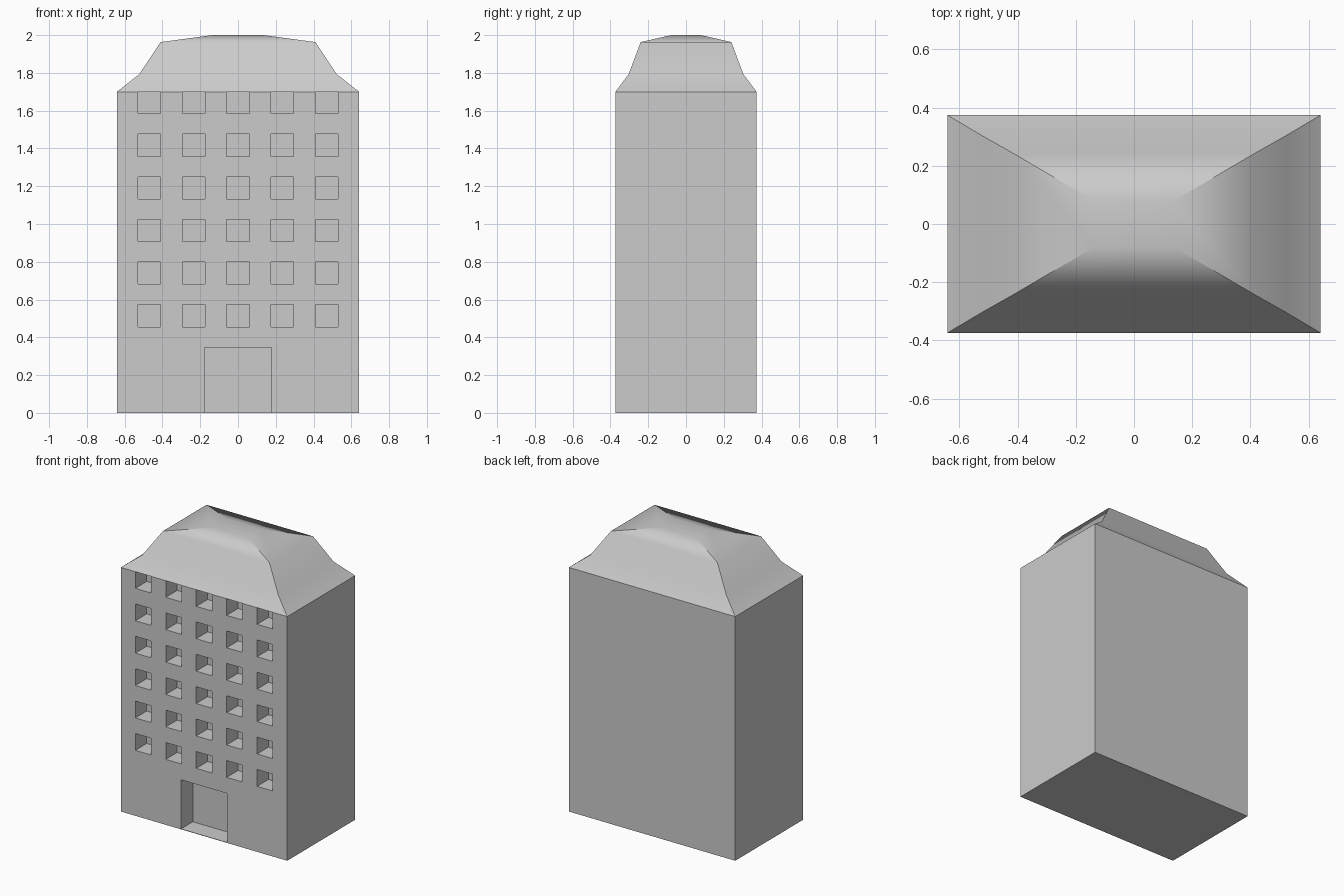
import bpy, bmesh
from mathutils import Matrix

if "Cube" in bpy.data.objects:
    bpy.data.objects.remove(bpy.data.objects["Cube"])

HX, HY, EAVE = 0.641, 0.374, 1.70


def add_box(bm, x0, x1, y0, y1, z0, z1):
    m = Matrix.Translation(((x0 + x1) / 2, (y0 + y1) / 2, (z0 + z1) / 2))
    m = m @ Matrix.Diagonal((x1 - x0, y1 - y0, z1 - z0, 1))
    bmesh.ops.create_cube(bm, size=1, matrix=m)


def make_object(name, bm):
    bmesh.ops.recalc_face_normals(bm, faces=bm.faces)
    mesh = bpy.data.meshes.new(name)
    bm.to_mesh(mesh)
    bm.free()
    obj = bpy.data.objects.new(name, mesh)
    bpy.context.collection.objects.link(obj)
    return obj


# Main block
bm = bmesh.new()
add_box(bm, -HX, HX, -HY, HY, 0, EAVE)
walls = make_object("walls", bm)

# Cutter for the window grid and doorway; the top row runs up into the eave
bm = bmesh.new()
for row in range(6):
    z = 0.456 + row * 0.2256
    top = EAVE + 0.05 if row == 5 else z + 0.117
    for col in range(-2, 3):
        x = col * 0.2345
        add_box(bm, x - 0.06, x + 0.06, -HY - 0.1, -HY + 0.125, z, top)
add_box(bm, -0.177, 0.177, -HY - 0.1, -HY + 0.13, 0.003, 0.345)
cutter = make_object("opening_cutter", bm)
cutter.hide_render = True

mod = walls.modifiers.new("openings", 'BOOLEAN')
mod.operation = 'DIFFERENCE'
mod.solver = 'EXACT'
mod.object = cutter
bpy.context.view_layer.objects.active = walls
walls.select_set(True)
bpy.ops.object.modifier_apply(modifier=mod.name)
bpy.data.objects.remove(cutter)

# Flared hip roof: stacked rectangles (half width, half depth, height)
levels = [(HX, HY, EAVE), (0.523, 0.304, 1.793),
          (0.41, 0.24, 1.963), (0.136, 0.079, 2.0)]
bm = bmesh.new()
rings = [[bm.verts.new((sx * x, sy * y, z))
          for sx, sy in ((-1, -1), (1, -1), (1, 1), (-1, 1))]
         for x, y, z in levels]
for low, high in zip(rings, rings[1:]):
    for i in range(4):
        j = (i + 1) % 4
        bm.faces.new((low[i], low[j], high[j], high[i]))
bm.faces.new(rings[0])
bm.faces.new(rings[-1])
for f in bm.faces:
    f.smooth = True
# Crisp hips and eave, soft slopes
for low, high in zip(rings, rings[1:]):
    for a, b in zip(low, high):
        bm.edges.get((a, b)).smooth = False
for i in range(4):
    bm.edges.get((rings[0][i], rings[0][(i + 1) % 4])).smooth = False
make_object("roof", bm)
